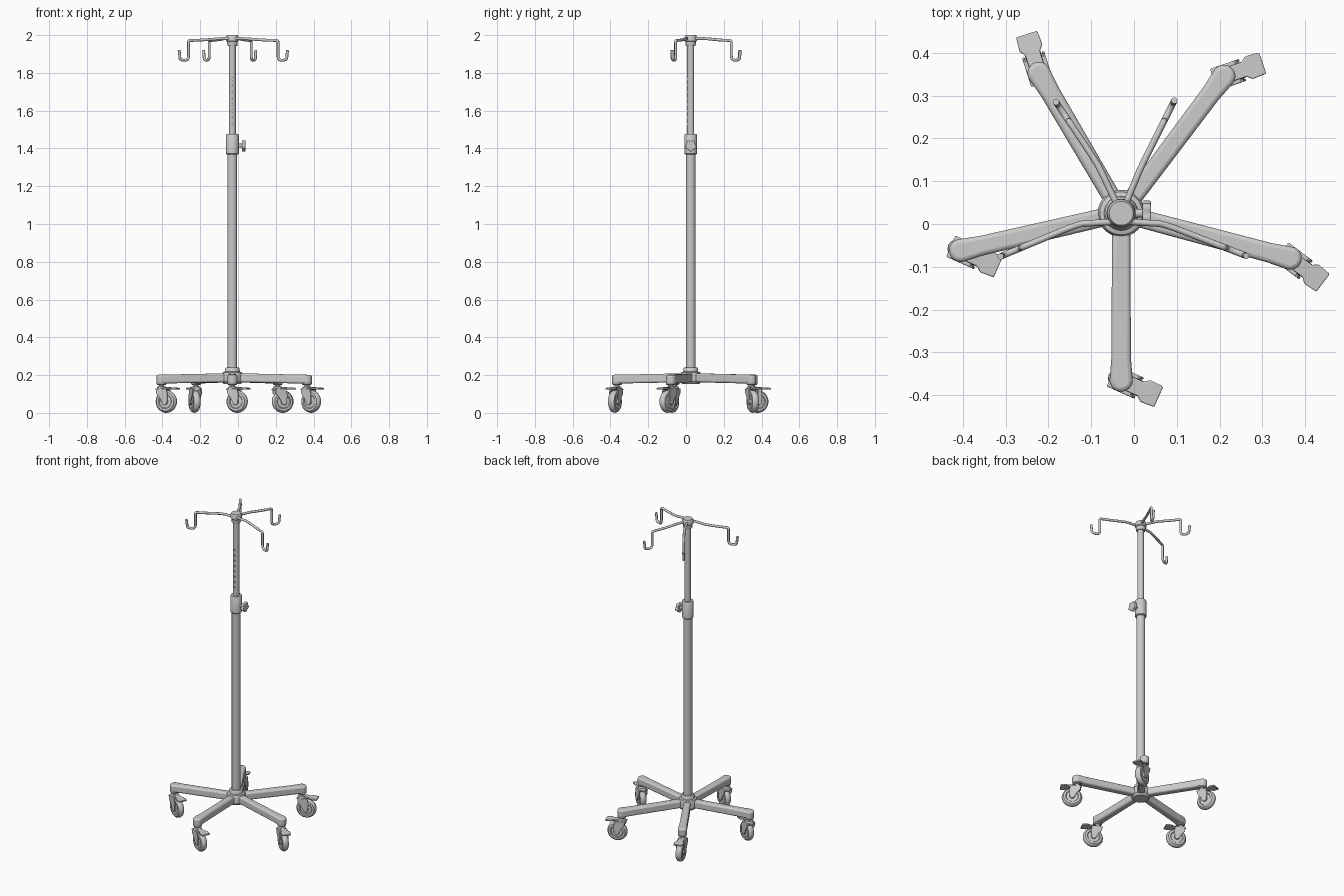
import bpy, bmesh, math
from mathutils import Vector, Matrix

cube = bpy.data.objects.get("Cube")
if cube:
    bpy.data.objects.remove(cube)

# Single grey finish
metal = bpy.data.materials.new("grey metal")
metal.use_nodes = True
GREY = (0.6, 0.6, 0.6, 1)
metal.diffuse_color = GREY
metal.node_tree.nodes["Principled BSDF"].inputs["Base Color"].default_value = GREY

CX, CY = -0.03, 0.025


def finish(name, bm, matrix=None, bevel=0, smooth=True):
    if matrix:
        bm.transform(matrix)
    bmesh.ops.recalc_face_normals(bm, faces=bm.faces)
    mesh = bpy.data.meshes.new(name)
    bm.to_mesh(mesh)
    bm.free()
    obj = bpy.data.objects.new(name, mesh)
    bpy.context.collection.objects.link(obj)
    mesh.materials.append(metal)
    if bevel:
        mod = obj.modifiers.new("Bevel", "BEVEL")
        mod.width, mod.segments, mod.limit_method = bevel, 3, "ANGLE"
    if smooth:
        bpy.ops.object.select_all(action="DESELECT")
        obj.select_set(True)
        bpy.context.view_layer.objects.active = obj
        bpy.ops.object.shade_smooth_by_angle(angle=math.radians(35))
    return obj


def lathe(name, profile, matrix, steps=32):
    """Spin a closed (radius, height) profile about local z."""
    bm = bmesh.new()
    verts = [bm.verts.new((r, 0, z)) for r, z in profile]
    edges = [bm.edges.new(pair) for pair in zip(verts, verts[1:])]
    bmesh.ops.spin(bm, geom=verts + edges, cent=(0, 0, 0), axis=(0, 0, 1),
                   angle=math.tau, steps=steps)
    bmesh.ops.remove_doubles(bm, verts=bm.verts, dist=1e-5)
    return finish(name, bm, matrix)


def prism(name, outline, low, high, matrix, bevel=0):
    """Extrude a flat outline between two heights."""
    bm = bmesh.new()
    face = bm.faces.new([bm.verts.new((x, y, low)) for x, y in outline])
    up = bmesh.ops.extrude_face_region(bm, geom=[face])["geom"]
    bmesh.ops.translate(bm, vec=(0, 0, high - low),
                        verts=[v for v in up if isinstance(v, bmesh.types.BMVert)])
    return finish(name, bm, matrix, bevel)


def tube(name, points, radius):
    curve = bpy.data.curves.new(name, "CURVE")
    curve.dimensions = "3D"
    curve.bevel_depth, curve.bevel_resolution = radius, 3
    curve.use_fill_caps = True
    curve.resolution_u = 5
    spline = curve.splines.new("NURBS")
    spline.points.add(len(points) - 1)
    for p, co in zip(spline.points, points):
        p.co = (*co, 1)
    spline.use_endpoint_u = True
    spline.order_u = 3
    curve.materials.append(metal)
    obj = bpy.data.objects.new(name, curve)
    bpy.context.collection.objects.link(obj)


# Column: hub, lower pole, clamp collar, upper pole, cap
column = Matrix.Translation((CX, CY, 0))
lathe("hub", [(0, .152), (.045, .152), (.055, .165), (.055, .205), (.05, .215),
              (.04, .218), (.038, .235), (.034, .24), (0, .24)], column)
lathe("lower_pole", [(0, .2), (.026, .2), (.026, 1.39), (0, 1.39)], column)
lathe("clamp_collar", [(0, 1.368), (.03, 1.368), (.034, 1.373), (.034, 1.47),
                       (.03, 1.476), (0, 1.476)], column)
upper = lathe("upper_pole", [(0, 1.4), (.0185, 1.4), (.0185, 1.96), (0, 1.96)], column)
lathe("top_cap", [(0, 1.942), (.026, 1.942), (.028, 1.965), (.033, 1.97),
                  (.033, 1.99), (.028, 2), (0, 2)], column)

# Height adjustment holes in the upper pole
bm = bmesh.new()
for i in range(8):
    place = Matrix.Translation((CX, CY - .02, 1.53 + i * .034)) @ Matrix.Rotation(math.pi / 2, 4, "X")
    bmesh.ops.create_cone(bm, cap_ends=True, segments=12, radius1=.005, radius2=.005,
                          depth=.02, matrix=place)
cutter = finish("hole_cutter", bm, smooth=False)
cutter.hide_render = True
cutter.hide_set(True)
cut = upper.modifiers.new("Holes", "BOOLEAN")
cut.object, cut.operation = cutter, "DIFFERENCE"

# Clamp knob with scalloped rim
side = Matrix.Translation((CX, CY, 1.415)) @ Matrix.Rotation(math.pi / 2, 4, "Y")
lathe("knob_shaft", [(0, .02), (.01, .02), (.01, .055), (0, .055)], side, 16)
scallop = []
for i in range(40):
    a = math.tau * i / 40
    r = .028 + .003 * math.cos(5 * a)
    scallop.append((r * math.cos(a), r * math.sin(a)))
prism("clamp_knob", scallop, .05, .07, side, .004)

# Hook arms: start, bend and drop point of each
ARMS = {
    "front_left": ((-.01, .005), (.07, 0), (.212, -.055)),
    "front_right": ((-.05, .005), (-.13, 0), (-.262, -.055)),
    "back_left": ((-.018, .05), (.015, .13), (.07, .24)),
    "back_right": ((-.042, .05), (-.085, .14), (-.152, .24)),
}
for name, (start, bend, drop) in ARMS.items():
    s, b, d = (Vector((*p, 0)) for p in (start, bend, drop))
    out = (d - b).normalized()
    path = [(s, 1.982), (b.lerp(s, .3), 1.982), (b, 1.978), (d - out * .04, 1.972),
            (d - out * .012, 1.972), (d, 1.97), (d, 1.95), (d, 1.91), (d, 1.872),
            (d + out * .025, 1.865), (d + out * .05, 1.872), (d + out * .05, 1.895),
            (d + out * .054, 1.92)]
    tube(name + "_hook", [(p.x, p.y, z) for p, z in path], .0075)

# Legs: end point and heading of the swivelled caster
LEGS = {
    "left": ((.365, -.08), (.8, -.6)),
    "back_left": ((.21, .345), (.93, .32)),
    "back_right": ((-.222, .352), (-.3, .95)),
    "right": ((-.405, -.062), (.9, -.4)),
    "front": ((-.03, -.365), (.9, -.4)),
}


def caster(name, pivot, heading):
    angle = math.atan2(heading[1], heading[0])
    base = Matrix.Translation((*pivot, 0)) @ Matrix.Rotation(angle, 4, "Z")
    # Swivel stem and bearing
    lathe(name + "_stem", [(0, .115), (.024, .115), (.026, .128), (.022, .138),
                           (.014, .142), (.014, .17), (0, .17)], base, 20)
    # Wheel with rounded tread and raised hub
    axle = base @ Matrix.Translation((.028, 0, .06)) @ Matrix.Rotation(math.pi / 2, 4, "X")
    half = [(0, .022), (.014, .022), (.016, .016), (.034, .014), (.038, .019),
            (.05, .018), (.057, .011), (.06, 0)]
    lathe(name + "_wheel", half + [(r, -w) for r, w in half[-2::-1]], axle)
    # Fork cheeks
    cheek = [(-.048, .066), (.012, .066), (.018, .03), (.014, -.01), (.004, -.018),
             (-.01, -.014), (-.028, .02), (-.048, .045)]
    for tag, w in (("a", .021), ("b", -.027)):
        prism(name + "_fork_" + tag, cheek, w, w + .006, axle, .0015)
    # Fork crown and brake pedal
    crown = [(-.025, -.027), (.035, -.027), (.035, .027), (-.025, .027)]
    prism(name + "_fork_crown", crown, .12, .128, base, .003)
    tilt = base @ Matrix.Translation((.03, 0, .132)) @ Matrix.Rotation(math.radians(4), 4, "Y")
    pedal = [(-.01, -.018), (.02, -.018), (.032, -.028), (.066, -.026),
             (.066, .026), (.032, .028), (.02, .018), (-.01, .018)]
    prism(name + "_brake_pedal", pedal, -.005, .005, tilt, .003)


for name, (end, heading) in LEGS.items():
    dx, dy = end[0] - CX, end[1] - CY
    length = math.hypot(dx, dy)
    place = Matrix.Translation((CX, CY, 0)) @ Matrix.Rotation(math.atan2(dy, dx), 4, "Z")
    # Rounded bar, slightly lower toward its tip
    tip = [(length + .027 * math.cos(a), .027 * math.sin(a))
           for a in (math.pi * (i / 12 - .5) for i in range(13))]
    outline = [(.01, -.021), (length - .05, -.023)] + tip + [(length - .05, .023), (.01, .021)]
    slope = Matrix.Identity(4)
    slope[2][0] = -.02
    prism(name + "_leg", outline, .163, .21, place @ slope, .01)
    # Caster socket under the tip
    lathe(name + "_socket", [(0, .148), (.022, .148), (.026, .153), (.026, .18), (0, .18)],
          Matrix.Translation((*end, 0)), 24)
    caster(name + "_caster", end, heading)
